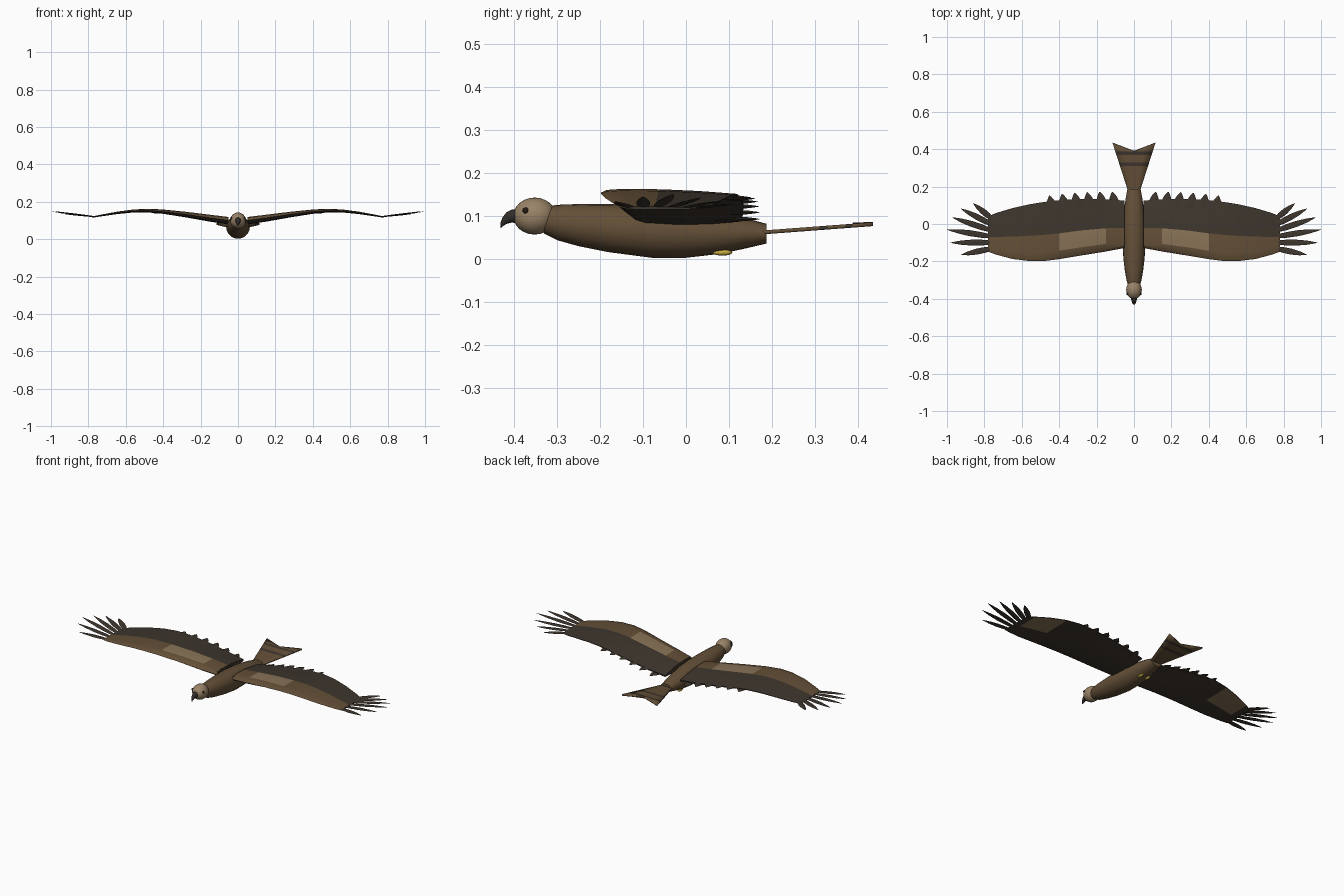
import bpy, bmesh, math
from mathutils import Vector

cube = bpy.data.objects.get("Cube")
if cube:
    bpy.data.objects.remove(cube, do_unlink=True)


def material(name, rgb, rough=0.8):
    m = bpy.data.materials.new(name)
    m.use_nodes = True
    m.diffuse_color = (*rgb, 1)
    bsdf = m.node_tree.nodes["Principled BSDF"]
    bsdf.inputs["Base Color"].default_value = (*rgb, 1)
    bsdf.inputs["Roughness"].default_value = rough
    return m


BROWN = material("plumage brown", (0.125, 0.078, 0.038))
DARK = material("flight feather dark", (0.048, 0.037, 0.027))
PALE = material("pale patch", (0.25, 0.17, 0.095))
HEAD = material("head buff", (0.32, 0.225, 0.135))
BEAK = material("beak charcoal", (0.03, 0.025, 0.022))
EYE = material("eye brown", (0.02, 0.012, 0.008))
YELLOW = material("foot yellow", (0.55, 0.4, 0.05))


def finish(name, bm, mats, mirror=False, angle=40):
    """Turn a bmesh into a smooth shaded object, optionally mirrored across x."""
    bmesh.ops.recalc_face_normals(bm, faces=bm.faces)
    me = bpy.data.meshes.new(name)
    bm.to_mesh(me)
    bm.free()
    for m in mats:
        me.materials.append(m)
    ob = bpy.data.objects.new(name, me)
    bpy.context.collection.objects.link(ob)
    bpy.ops.object.select_all(action="DESELECT")
    ob.select_set(True)
    bpy.context.view_layer.objects.active = ob
    bpy.ops.object.shade_smooth_by_angle(angle=math.radians(angle))
    if mirror:
        ob.modifiers.new("both sides", "MIRROR")
    return ob


def loft(bm, rings, paint=None):
    """Skin closed rings of points and cap both ends."""
    rows = [[bm.verts.new(p) for p in ring] for ring in rings]
    n = len(rows[0])
    for i, (a, b) in enumerate(zip(rows, rows[1:])):
        for k in range(n):
            f = bm.faces.new((a[k], a[(k + 1) % n], b[(k + 1) % n], b[k]))
            if paint:
                f.material_index = paint(i, k)
    for row in (rows[0], rows[-1]):
        f = bm.faces.new(row)
        f.material_index = paint(0, n - 1) if paint else 0


def ellipse(y, z, rx, rz, n=20):
    return [(rx * math.cos(t), y, z + rz * math.sin(t))
            for t in (2 * math.pi * k / n for k in range(n))]


def ball(name, centre, size, mat, mirror=False, segments=20):
    bm = bmesh.new()
    bmesh.ops.create_uvsphere(bm, u_segments=segments, v_segments=segments // 2 + 2, radius=1)
    bmesh.ops.scale(bm, vec=size, verts=bm.verts)
    bmesh.ops.translate(bm, vec=centre, verts=bm.verts)
    return finish(name, bm, [mat], mirror, 60)


# Body: y, z centre, half width, half height
bm = bmesh.new()
loft(bm, [ellipse(*s) for s in (
    (-0.33, 0.09, 0.03, 0.031), (-0.30, 0.085, 0.04, 0.041), (-0.25, 0.079, 0.049, 0.049),
    (-0.18, 0.072, 0.057, 0.056), (-0.08, 0.065, 0.063, 0.062), (0.0, 0.062, 0.061, 0.059),
    (0.08, 0.06, 0.053, 0.048), (0.14, 0.06, 0.044, 0.035), (0.187, 0.059, 0.035, 0.023))])
finish("body", bm, [BROWN])

# Head and eyes
ball("head", (0, -0.352, 0.1), (0.042, 0.05, 0.043), HEAD)
ball("eyes", (0.0355, -0.373, 0.113), (0.006, 0.007, 0.007), EYE, True, 10)

# Hooked beak: y, z, half width, half height
bm = bmesh.new()
loft(bm, [ellipse(*s, n=10) for s in (
    (-0.385, 0.1, 0.017, 0.018), (-0.405, 0.1, 0.015, 0.016), (-0.418, 0.095, 0.011, 0.014),
    (-0.427, 0.086, 0.007, 0.011), (-0.431, 0.079, 0.004, 0.007), (-0.429, 0.073, 0.001, 0.001))])
finish("beak", bm, [BEAK], angle=60)

# Tucked feet
ball("feet", (0.022, 0.085, 0.015), (0.009, 0.023, 0.007), YELLOW, True, 12)

# Wing stations: x, leading y, covert edge y, trailing y, crest z, thickness
STATIONS = (
    (0.05, -0.128, -0.02, 0.125, 0.119, 0.040),
    (0.15, -0.147, -0.023, 0.132, 0.131, 0.037),
    (0.28, -0.168, -0.034, 0.134, 0.147, 0.030),
    (0.40, -0.188, -0.05, 0.127, 0.159, 0.023),
    (0.48, -0.198, -0.058, 0.118, 0.163, 0.019),
    (0.56, -0.198, -0.063, 0.105, 0.159, 0.016),
    (0.65, -0.187, -0.067, 0.085, 0.147, 0.013),
    (0.74, -0.163, -0.07, 0.058, 0.130, 0.009),
    (0.78, -0.148, -0.07, 0.04, 0.122, 0.007))


def wing_ring(x, lead, edge, trail, crest, t):
    front = lead + (edge - lead) * 0.33
    nose = lead + (edge - lead) * 0.1
    mid = (edge + trail) / 2
    profile = ((lead, 0.45), (nose, 0.12), (front, 0), (edge, 0.04), (mid, 0.25), (trail, 0.6),
               (trail, 0.8), (mid, 0.95), (edge, 1), (front, 0.9), (nose, 0.7))
    return [(x, y, crest - d * t) for y, d in profile]


def wing_paint(i, k):
    x = STATIONS[i][0]
    if k == 2 and 0.15 <= x < 0.40:      # pale covert panel on top
        return 2
    if k in (6, 7) and 0.56 <= x < 0.74:  # pale window underneath
        return 2
    return 0 if k < 3 else 1


bm = bmesh.new()
loft(bm, [wing_ring(*s) for s in STATIONS], wing_paint)
finish("wings", bm, [BROWN, DARK, PALE], True, 35)


def feather(bm, base, tip, width, thick):
    """Slim pointed blade with a diamond section."""
    base, tip = Vector(base), Vector(tip)
    side = (tip - base).cross(Vector((0, 0, 1))).normalized() * width / 2
    up = Vector((0, 0, thick / 2))
    rings = []
    for t, w in ((0, 0.6), (0.25, 0.95), (0.5, 1), (0.75, 0.7), (0.92, 0.3), (1, 0.03)):
        c = base.lerp(tip, t)
        rings.append([c + side * w, c + up * w, c - side * w, c - up * w])
    loft(bm, rings)


# Spread wingtip feathers
bm = bmesh.new()
TIPS = ((0.86, 0.11, 0.128), (0.925, 0.082, 0.135), (0.972, 0.035, 0.143),
        (1.0, -0.03, 0.151), (0.98, -0.1, 0.145), (0.925, -0.165, 0.134))
for k, tip in enumerate(TIPS):
    feather(bm, (0.755, 0.025 - 0.031 * k, 0.12), tip, 0.032, 0.006)
finish("wingtip_feathers", bm, [DARK], True, 30)

# Pointed feathers along the trailing edge
bm = bmesh.new()
for k in range(6):
    x = 0.105 + 0.067 * k
    z = 0.093 + 0.05 * math.sin(math.pi / 2 * k / 5)
    y = 0.172 - 0.0012 * max(0, k - 1) ** 2
    feather(bm, (x - 0.01, y - 0.11, z), (x + 0.012, y, z), 0.055, 0.012)
finish("trailing_feathers", bm, [DARK], True, 30)

# Forked tail, striped by cross rows
ROWS = (0.14, 0.19, 0.31, 0.33, 0.37, 0.388)
bm = bmesh.new()
grid = []
for y in ROWS + (0.435,):
    half = 0.03 + 0.085 * max(0, y - 0.17) / 0.265
    z = 0.059 + 0.075 * (y - 0.14)
    grid.append([bm.verts.new((half * s, y - (0.045 * (1 - abs(s)) if y > 0.43 else 0), z))
                 for s in (-1, -0.5, 0, 0.5, 1)])
for i, (a, b) in enumerate(zip(grid, grid[1:])):
    for k in range(4):
        f = bm.faces.new((a[k], a[k + 1], b[k + 1], b[k]))
        f.material_index = 1 if i in (2, 4) else 0
tail = finish("tail", bm, [BROWN, DARK], angle=30)
solid = tail.modifiers.new("thickness", "SOLIDIFY")
solid.thickness = 0.009
solid.offset = 0
